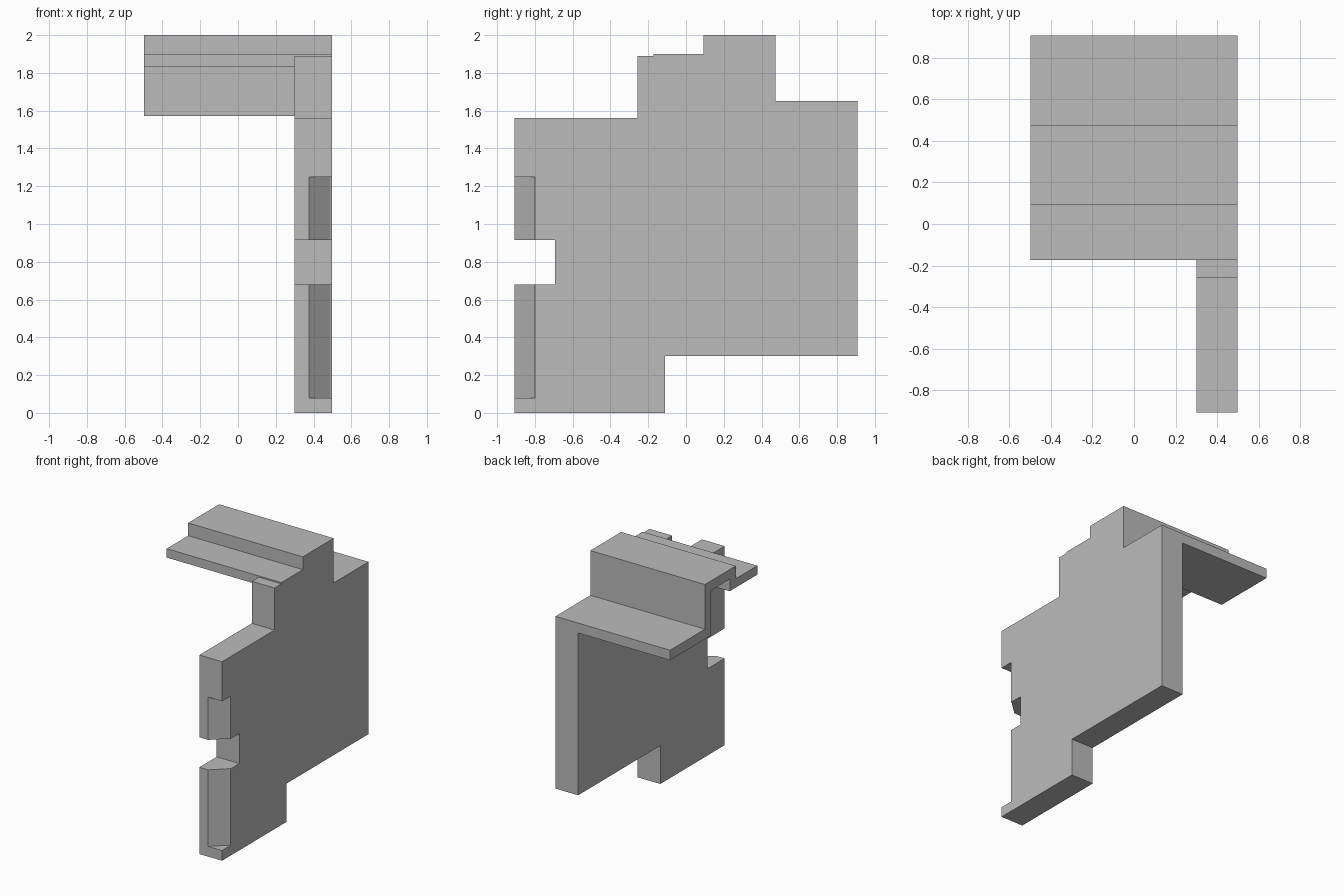
import bpy
import bmesh

cube = bpy.data.objects.get("Cube")
if cube:
    bpy.data.objects.remove(cube, do_unlink=True)

grey = bpy.data.materials.new("plain_grey")
grey.use_nodes = True
colour = (0.5, 0.5, 0.5, 1)
grey.diffuse_color = colour
grey.node_tree.nodes["Principled BSDF"].inputs["Base Color"].default_value = colour


def extrude(name, points, direction):
    """Closed prism: a 3D outline swept along a direction."""
    bm = bmesh.new()
    face = bm.faces.new([bm.verts.new(p) for p in points])
    swept = bmesh.ops.extrude_face_region(bm, geom=[face])["geom"]
    verts = [g for g in swept if isinstance(g, bmesh.types.BMVert)]
    bmesh.ops.translate(bm, verts=verts, vec=direction)
    bmesh.ops.recalc_face_normals(bm, faces=bm.faces)
    mesh = bpy.data.meshes.new(name)
    bm.to_mesh(mesh)
    bm.free()
    mesh.materials.append(grey)
    obj = bpy.data.objects.new(name, mesh)
    bpy.context.collection.objects.link(obj)
    return obj


def side_prism(name, profile, x0, x1):
    return extrude(name, [(x0, y, z) for y, z in profile], (x1 - x0, 0, 0))


def combine(target, tool, operation):
    mod = target.modifiers.new(operation.lower(), 'BOOLEAN')
    mod.operation = operation
    mod.solver = 'EXACT'
    mod.object = tool
    bpy.context.view_layer.objects.active = target
    bpy.ops.object.modifier_apply(modifier=mod.name)
    bpy.data.objects.remove(tool, do_unlink=True)


FRONT, BACK = -0.907, 0.907
LEFT, INNER, RIGHT = 0.497, 0.3, -0.497

# Stepped upper outline shared by the wall and the roof sheet
steps = [(BACK, 1.65), (0.475, 1.65), (0.475, 2), (0.093, 2),
         (0.093, 1.9), (-0.173, 1.9)]

# Upright side wall with a notch in its front edge
wall = side_prism("side_wall", [
    (FRONT, 0), (-0.11, 0), (-0.11, 0.3), (BACK, 0.3), *steps,
    (-0.173, 1.89), (-0.258, 1.89), (-0.258, 1.56), (FRONT, 1.56),
    (FRONT, 0.915), (-0.693, 0.915), (-0.693, 0.68), (FRONT, 0.68)],
    INNER, LEFT)

# Folded roof sheet joined flush to the wall
underside = [(-0.173, 1.83), (0.168, 1.83), (0.168, 1.925),
             (0.4, 1.925), (0.4, 1.572), (BACK, 1.572)]
roof = side_prism("roof_sheet", steps + underside, RIGHT, INNER + 0.1)
combine(wall, roof, 'UNION')

# Bevelled recesses on the outer front corner, above and below the notch
for low, high in ((0.08, 0.7), (0.9, 1.25)):
    outline = [(0.376, FRONT), (0.486, -0.805), (LEFT, -0.8),
               (LEFT + 0.1, -0.8), (LEFT + 0.1, FRONT - 0.1), (0.376, FRONT - 0.1)]
    cutter = extrude("recess_cutter", [(x, y, low) for x, y in outline],
                     (0, 0, high - low))
    cutter.hide_render = True
    combine(wall, cutter, 'DIFFERENCE')

wall.name = "wall_and_roof"
